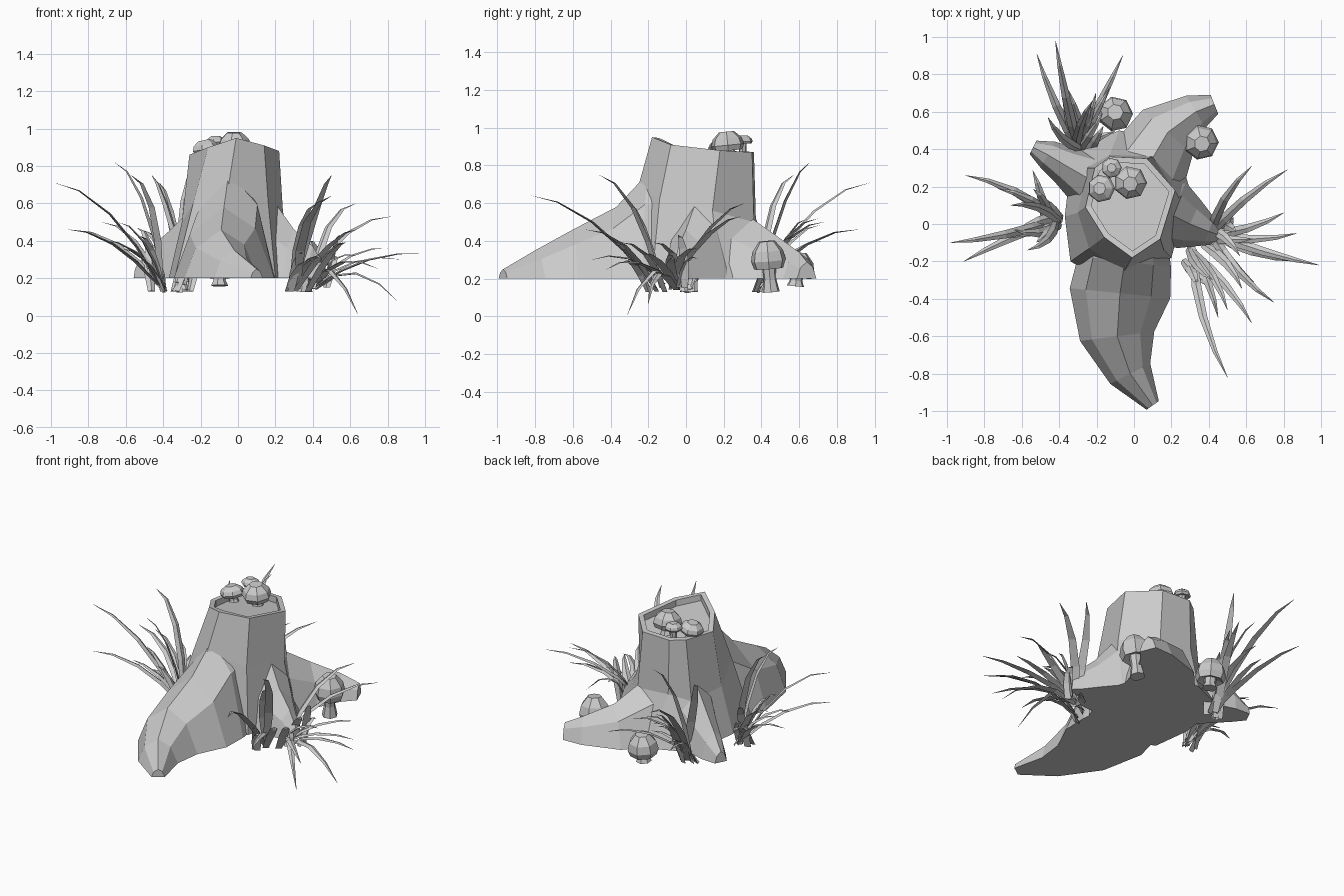
import bpy, bmesh, math, random
from mathutils import Vector, Matrix

random.seed(7)
GROUND = 0.2

if "Cube" in bpy.data.objects:
    bpy.data.objects.remove(bpy.data.objects["Cube"], do_unlink=True)

grey = bpy.data.materials.new("plain_grey")
grey.use_nodes = True
grey.diffuse_color = (0.6, 0.6, 0.6, 1)
grey.node_tree.nodes["Principled BSDF"].inputs["Base Color"].default_value = (0.6, 0.6, 0.6, 1)


def finish(bm, name):
    """Turn a bmesh into a flat shaded object."""
    mesh = bpy.data.meshes.new(name)
    bm.to_mesh(mesh)
    bm.free()
    mesh.materials.append(grey)
    obj = bpy.data.objects.new(name, mesh)
    bpy.context.collection.objects.link(obj)


def loft(bm, rings):
    """Skin equal rings of points into a capped body; returns the end cap."""
    rows = [[bm.verts.new(p) for p in ring] for ring in rings]
    faces = []
    n = len(rows[0])
    for low, high in zip(rows, rows[1:]):
        for i in range(n):
            j = (i + 1) % n
            faces.append(bm.faces.new((low[i], low[j], high[j], high[i])))
    faces.append(bm.faces.new(rows[0][::-1]))
    cap = bm.faces.new(rows[-1])
    faces.append(cap)
    bmesh.ops.recalc_face_normals(bm, faces=faces)
    return cap


# Trunk: eight uneven sides, sloping cut and a sunken top
base = [(-.37, .04), (-.34, -.2), (-.06, -.36), (.2, -.18),
        (.3, .18), (.22, .45), (-.08, .5), (-.33, .39)]
middle = [(-.3, .06), (-.24, -.13), (-.05, -.25), (.16, -.14),
          (.24, .14), (.1, .36), (-.13, .37), (-.25, .3)]
top = [(-.26, .09), (-.16, -.07), (-.01, -.18), (.14, -.08),
       (.22, .18), (.07, .35), (-.13, .36), (-.21, .3)]
top_z = [.86, .9, .95, .91, .88, .87, .87, .87]
mid_z = [.5, .6, .7, .62, .56, .5, .52, .48]

bm = bmesh.new()
cap = loft(bm, [[(x, y, GROUND) for x, y in base],
                [(x, y, z) for (x, y), z in zip(middle, mid_z)],
                [(x, y, z) for (x, y), z in zip(top, top_z)]])
bmesh.ops.inset_region(bm, faces=[cap], thickness=.03, use_even_offset=True)
floor = bmesh.ops.extrude_discrete_faces(bm, faces=[cap])["faces"][0]
for v in floor.verts:
    v.co.z -= .04
finish(bm, "trunk")


def root(name, stations):
    """Tapering arched root; stations are x, y, half width, height."""
    rings = []
    for i, (x, y, w, h) in enumerate(stations):
        a, b = stations[max(i - 1, 0)], stations[min(i + 1, len(stations) - 1)]
        along = Vector((b[0] - a[0], b[1] - a[1])).normalized()
        side = Vector((-along.y, along.x, 0))
        centre = Vector((x, y, GROUND))
        arch = [(-1, 0), (-.68, .62), (0, 1), (.62, .7), (1, 0)]
        rings.append([centre + side * w * s + Vector((0, 0, h * t)) for s, t in arch])
    bm = bmesh.new()
    loft(bm, rings)
    finish(bm, name)


root("front_root", [(-.03, 0, .2, .6), (-.05, -.2, .25, .56), (-.075, -.37, .27, .38),
                    (-.09, -.6, .2, .26), (-.02, -.8, .12, .15), (.1, -.97, .04, .05)])
root("left_side_root", [(.1, .09, .2, .48), (.2, .05, .19, .4), (.3, 0, .14, .26),
                        (.4, -.04, .08, .17), (.46, -.06, .05, .07)])
root("right_side_root", [(-.1, .17, .18, .46), (-.22, .23, .17, .4), (-.36, .31, .11, .26),
                         (-.46, .37, .08, .17), (-.54, .41, .04, .07)])
root("back_root", [(.0, .2, .22, .44), (.08, .32, .22, .34), (.18, .49, .18, .22),
                   (.33, .6, .1, .14), (.43, .64, .055, .09)])


def blade(bm, start, tip, width):
    """One arching grass blade with a folded, tapering section."""
    start, tip = Vector(start), Vector(tip)
    span = tip - start
    flat = Vector((-span.y, span.x, 0)).normalized()
    bend = start + Vector((span.x * .5, span.y * .5, max(span.z * .85, .16) + .04))
    bend += flat * span.length * random.uniform(-.14, .14)
    rings = []
    for t, s in ((0, .7), (.25, 1), (.5, .85), (.78, .5), (1, .04)):
        p = start * (1 - t) ** 2 + bend * 2 * t * (1 - t) + tip * t * t
        tangent = ((bend - start) * (1 - t) + (tip - bend) * t).normalized()
        up = tangent.cross(flat) * width * s
        rings.append([p - flat * width * s, p + up * .4, p + flat * width * s])
    loft(bm, rings)


def clump(name, centre, tips, fillers):
    """A tuft of blades reaching given tips plus short random ones."""
    bm = bmesh.new()
    c = Vector(centre)
    tips = [Vector(t) for t in tips]
    mean = sum(tips, Vector()) / len(tips) - c
    heading = math.atan2(mean.y, mean.x)
    for t in tips:
        away = Vector((t.x - c.x, t.y - c.y, 0)).normalized()
        foot = c - away * random.uniform(0, .06) + Vector((0, 0, random.uniform(-.06, 0)))
        blade(bm, foot, t, .026)
    for _ in range(fillers):
        angle = heading + random.uniform(-1.3, 1.3)
        reach = random.uniform(.12, .32)
        out = Vector((math.cos(angle) * reach, math.sin(angle) * reach, random.uniform(.1, .35)))
        foot = c + Vector((random.uniform(-.06, .06), random.uniform(-.06, .06), -.05))
        blade(bm, foot, c + out, .028)
    finish(bm, name)


# The same tuft stands on the right side and, turned, at the back
tuft = [(-.56, -.12, .71), (-.49, -.22, .46), (-.48, .24, .46), (-.31, .17, .5),
        (-.24, .08, .82), (-.15, -.16, .75), (-.3, -.08, .4)]
for name, centre, turn in (("right_grass", (-.42, .02, .18), 0), ("back_grass", (-.3, .42, .18), -90)):
    spin = Matrix.Rotation(math.radians(turn), 3, "Z")
    tips = []
    for x, y, z in tuft:
        p = spin @ Vector((x, y, 0))
        tips.append((centre[0] + p.x, centre[1] + p.y, z))
    clump(name, centre, tips, 6)

clump("left_grass", (.42, -.05, .2),
      [(.63, .31, .6), (.82, .29, .53), (.8, .06, .36), (.87, -.05, .3), (.99, -.22, .33),
       (.86, -.2, .07), (.75, -.42, .25), (.64, -.31, .01)], 4)
clump("front_left_grass", (.32, -.17, .18),
      [(.5, -.82, .64), (.5, -.46, .75), (.63, -.53, .46), (.45, -.5, .3), (.42, -.3, .6)], 3)


def mushroom(name, foot, radius, cap_height, stem, tilt=(0, 0)):
    """Seven sided mushroom: flared stem and a domed cap with a lip."""
    profile = [(.5, 0), (.36, stem * .5), (.4, stem), (.85, stem - cap_height * .12),
               (1, stem + cap_height * .2), (.88, stem + cap_height * .6), (.45, stem + cap_height)]
    lean = Matrix.Rotation(tilt[0], 3, "X") @ Matrix.Rotation(tilt[1], 3, "Y")
    rings = []
    for r, z in profile:
        ring = []
        for i in range(7):
            a = math.tau * i / 7
            ring.append(Vector(foot) + lean @ Vector((r * radius * math.cos(a), r * radius * math.sin(a), z)))
        rings.append(ring)
    bm = bmesh.new()
    loft(bm, rings)
    finish(bm, name)


# Mushrooms on the cut top and around the back
mushroom("top_mushroom_large", (-.02, .23, .82), .09, .09, .07, (.1, 0))
mushroom("top_mushroom_medium", (-.16, .19, .82), .075, .06, .06, (0, -.2))
mushroom("top_mushroom_small", (-.12, .3, .82), .055, .04, .1)
mushroom("back_left_mushroom", (.35, .45, .13), .095, .13, .14, (.08, .05))
mushroom("back_mushroom", (-.1, .58, .16), .095, .12, .06, (-.1, 0))
